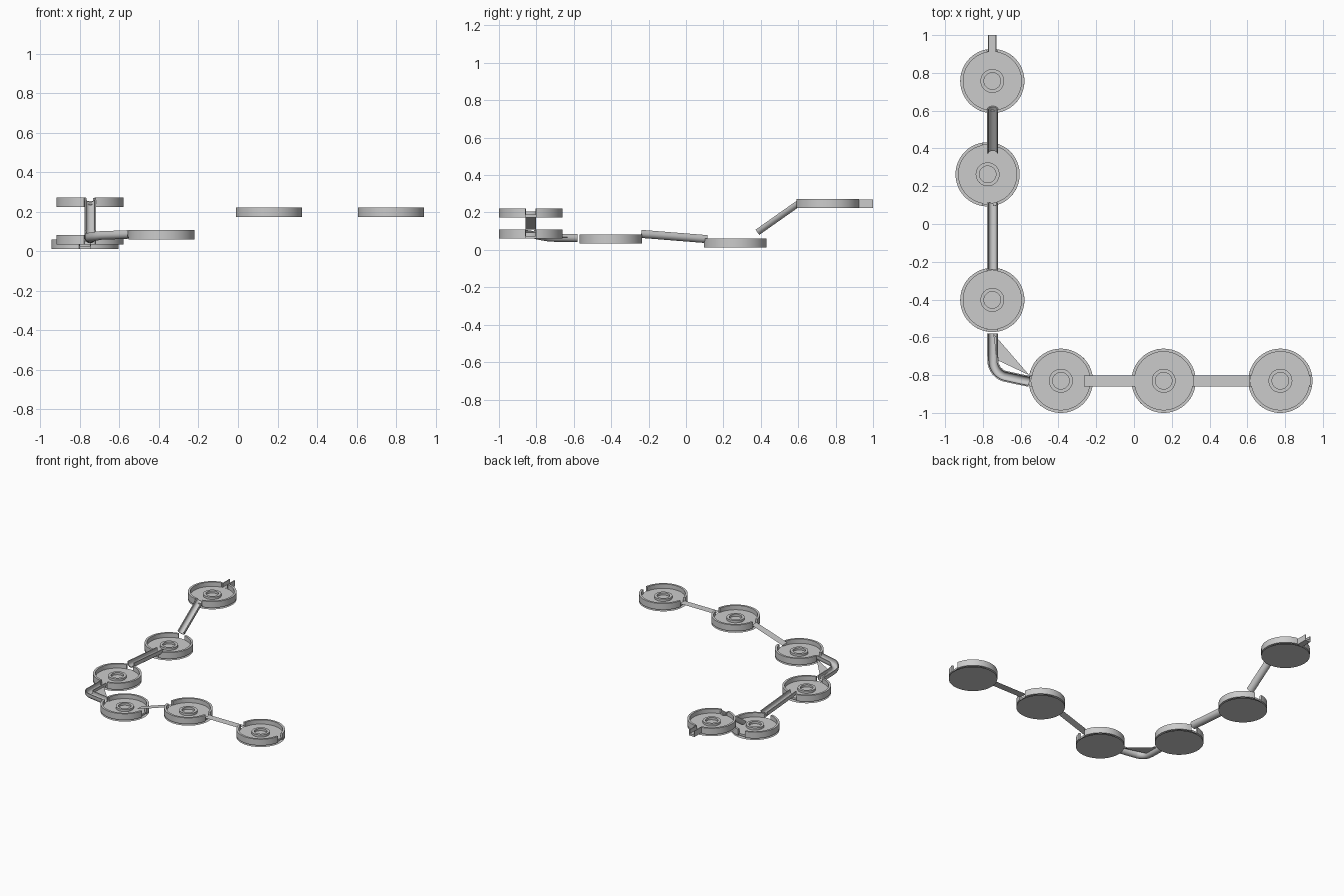
import bpy, bmesh
from math import cos, sin, pi, radians
from mathutils import Vector

if "Cube" in bpy.data.objects:
    bpy.data.objects.remove(bpy.data.objects["Cube"])

R = 0.17        # dish radius
GAP = 0.029     # half width of channels and wall openings


def finish(bm, name, smooth=True):
    bmesh.ops.recalc_face_normals(bm, faces=bm.faces)
    me = bpy.data.meshes.new(name)
    bm.to_mesh(me)
    bm.free()
    ob = bpy.data.objects.new(name, me)
    bpy.context.collection.objects.link(ob)
    if smooth:
        bpy.ops.object.select_all(action='DESELECT')
        ob.select_set(True)
        bpy.context.view_layer.objects.active = ob
        bpy.ops.object.shade_smooth_by_angle(angle=radians(35))
    return ob


def loft(bm, rings, closed):
    """Skin a list of closed cross-sections."""
    rows = [[bm.verts.new(p) for p in r] for r in rings]
    n = len(rows[0])
    pairs = list(zip(rows, rows[1:])) + ([(rows[-1], rows[0])] if closed else [])
    for a, b in pairs:
        for i in range(n):
            j = (i + 1) % n
            bm.faces.new((a[i], a[j], b[j], b[i]))
    if not closed:
        bm.faces.new(rows[0])
        bm.faces.new(rows[-1])


def arc_wall(bm, c, r0, r1, z0, z1, a0, a1):
    full = a1 - a0 > 2 * pi - 1e-4
    n = max(4, round((a1 - a0) / (2 * pi) * 64))
    rings = []
    for k in range(n if full else n + 1):
        a = a0 + (a1 - a0) * k / n
        rings.append([(c[0] + r * cos(a), c[1] + r * sin(a), z)
                      for r, z in ((r0, z0), (r1, z0), (r1, z1), (r0, z1))])
    loft(bm, rings, full)


def disc(bm, c, r, z):
    bm.faces.new([bm.verts.new((c[0] + r * cos(2 * pi * k / 64),
                                c[1] + r * sin(2 * pi * k / 64), z)) for k in range(64)])


def dish(name, x, y, top, openings):
    c = (x, y)
    bm = bmesh.new()
    # outer wall, broken where channels meet it
    half = GAP / R
    angs = sorted(radians(a) for a in openings)
    for a, b in zip(angs, angs[1:] + [angs[0] + 2 * pi]):
        arc_wall(bm, c, R - 0.016, R, top - 0.048, top, a + half, b - half)
    # floor slab, central ring and base sheet
    floor = top - 0.033
    disc(bm, c, R - 0.01, floor)
    arc_wall(bm, c, R - 0.012, R - 0.01, top - 0.048, floor, 0, 2 * pi)
    arc_wall(bm, c, 0.044, 0.063, floor - 0.002, floor + 0.017, 0, 2 * pi)
    disc(bm, c, R, top - 0.06)
    finish(bm, name)


def u_profile(h):
    """Half-pipe section with straight lips; top is at 0."""
    def side(r):
        s = h - GAP
        arc = [(-r * cos(pi * k / 12), -s - r * sin(pi * k / 12)) for k in range(13)]
        return [(-r, 0)] + arc + [(r, 0)]
    return side(GAP) + side(GAP - 0.007)[::-1]


def channel(name, path, profile):
    pts = [Vector(p) for p in path]
    bm = bmesh.new()
    rings = []
    for i, p in enumerate(pts):
        t = (pts[min(i + 1, len(pts) - 1)] - pts[max(i - 1, 0)]).normalized()
        s = t.cross(Vector((0, 0, 1))).normalized()
        up = s.cross(t)
        rings.append([p + s * u + up * v for u, v in profile])
    loft(bm, rings, False)
    finish(bm, name)


def sheet(name, pts):
    bm = bmesh.new()
    bm.faces.new([bm.verts.new(p) for p in pts])
    finish(bm, name, False)


# dishes
dish("dish_upper_back", -0.75, 0.757, 0.272, (90, 270))
dish("dish_lowest", -0.775, 0.263, 0.06, (90, 270))
dish("dish_middle", -0.75, -0.402, 0.083, (90, 270))
dish("dish_corner", -0.387, -0.83, 0.108, (0, 180))
dish("dish_front", 0.157, -0.83, 0.222, (0, 180))
dish("dish_right_end", 0.775, -0.83, 0.222, (0, 180))

# half-pipe channels between the dishes
channel("steep_channel", [(-0.748, 0.605, 0.272), (-0.748, 0.372, 0.108)], u_profile(0.034))
channel("long_channel", [(-0.748, -0.238, 0.107), (-0.748, 0.115, 0.079)], u_profile(0.043))

# curved corner channel
bend = [(-0.748, -0.58), (-0.748, -0.70)]
bend += [(-0.658 - 0.09 * cos(a), -0.72 - 0.09 * sin(a))
         for a in (radians(d) for d in range(10, 80, 10))]
bend += [(-0.61, -0.822), (-0.555, -0.833)]
n = len(bend) - 1
channel("corner_channel", [(x, y, 0.084 + 0.023 * i / n) for i, (x, y) in enumerate(bend)],
        u_profile(0.043))
sheet("corner_web", [(-0.745, -0.58, 0.062), (-0.725, -0.72, 0.066), (-0.555, -0.80, 0.085)])

# flat strips
for name, x0, z0, x1, z1 in (("sloping_strip", -0.265, 0.108, 0.0, 0.195),
                             ("level_strip", 0.315, 0.197, 0.615, 0.197)):
    sheet(name, [(x0, -0.83 - GAP, z0), (x1, -0.83 - GAP, z1),
                 (x1, -0.83 + GAP, z1), (x0, -0.83 + GAP, z0)])

# square spout at the back
w, t, h = 0.023, 0.006, 0.045
channel("spout", [(-0.75, 0.91, 0.27), (-0.75, 1.0, 0.27)],
        [(-w, 0), (-w, -h), (w, -h), (w, 0), (w - t, 0), (w - t, -0.03), (t - w, -0.03), (t - w, 0)])
